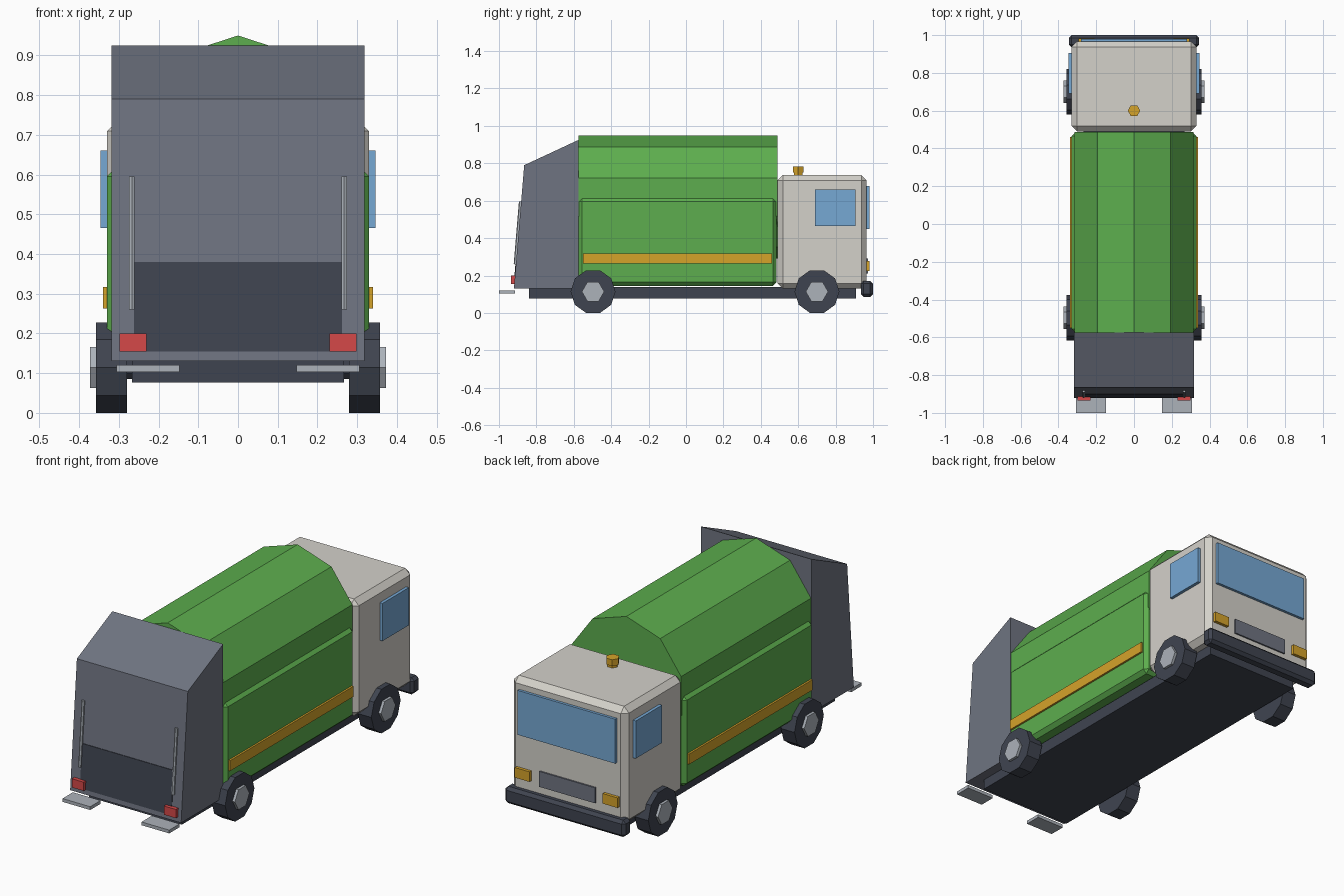
import bpy, bmesh, math
from mathutils import Vector, Matrix

if "Cube" in bpy.data.objects:
    bpy.data.objects.remove(bpy.data.objects["Cube"])


def material(name, r, g, b):
    def lin(c):
        c /= 255
        return c / 12.92 if c <= 0.04045 else ((c + 0.055) / 1.055) ** 2.4
    m = bpy.data.materials.new(name)
    m.diffuse_color = (lin(r), lin(g), lin(b), 1)
    m.use_nodes = True
    m.node_tree.nodes["Principled BSDF"].inputs["Base Color"].default_value = m.diffuse_color
    return m


GREEN = material("green", 93, 174, 78)
CREAM = material("cream", 212, 209, 202)
GREY = material("slate_grey", 111, 116, 129)
DARK = material("dark_slate", 63, 68, 80)
GLASS = material("glass_blue", 118, 168, 212)
AMBER = material("amber", 213, 163, 42)
RED = material("red", 213, 72, 72)
STEEL = material("light_steel", 172, 178, 186)


def finish(bm, name, mat):
    bmesh.ops.recalc_face_normals(bm, faces=bm.faces)
    me = bpy.data.meshes.new(name)
    bm.to_mesh(me)
    bm.free()
    me.materials.append(mat)
    ob = bpy.data.objects.new(name, me)
    bpy.context.collection.objects.link(ob)
    return ob


def box(name, x, y, z, mat, bevel=0):
    """Box from (min, max) ranges, with an optional chamfer."""
    bm = bmesh.new()
    bmesh.ops.create_cube(bm, size=1)
    for v in bm.verts:
        v.co = [r[0] if c < 0 else r[1] for c, r in zip(v.co, (x, y, z))]
    if bevel:
        bmesh.ops.bevel(bm, geom=bm.edges[:], offset=bevel, segments=1, affect='EDGES')
    return finish(bm, name, mat)


def prism(name, a, b, radius, sides, mat, spin=0):
    """Flat-sided cylinder running from point a to point b."""
    a, b = Vector(a), Vector(b)
    d = b - a
    bm = bmesh.new()
    rot = d.to_track_quat('Z', 'Y').to_matrix().to_4x4()
    bmesh.ops.create_cone(bm, cap_ends=True, segments=sides, radius1=radius, radius2=radius,
                          depth=d.length,
                          matrix=Matrix.Translation((a + b) / 2) @ rot @ Matrix.Rotation(spin, 4, 'Z'))
    return finish(bm, name, mat)


def extrude_x(name, profile, half, mat):
    """Side profile of (y, z) points extruded across the width."""
    bm = bmesh.new()
    face = bm.faces.new([bm.verts.new((-half, y, z)) for y, z in profile])
    ext = bmesh.ops.extrude_face_region(bm, geom=[face])
    bmesh.ops.translate(bm, vec=(2 * half, 0, 0),
                        verts=[g for g in ext['geom'] if isinstance(g, bmesh.types.BMVert)])
    return finish(bm, name, mat)


def wheel_part(name, x0, x1, y, z, radius, sides, mat):
    """Wheel disc along x, with flat facets at top and bottom."""
    bm = bmesh.new()
    ring = [bm.verts.new((x0, y + radius * math.cos(2 * math.pi * i / sides),
                          z + radius * math.sin(2 * math.pi * i / sides))) for i in range(sides)]
    ext = bmesh.ops.extrude_face_region(bm, geom=[bm.faces.new(ring)])
    bmesh.ops.translate(bm, vec=(x1 - x0, 0, 0),
                        verts=[g for g in ext['geom'] if isinstance(g, bmesh.types.BMVert)])
    return finish(bm, name, mat)


def tail_y(z):
    """Depth of the sloping rear face of the hopper at height z."""
    return -0.92 + 0.055 * (z - 0.13) / 0.66


# Chassis and bumper
box("chassis", (-0.267, 0.267), (-0.84, 0.91), (0.077, 0.14), DARK)
box("bumper", (-0.345, 0.345), (0.935, 1.0), (0.085, 0.172), DARK, 0.015)

# Green container: lower box and ten-sided barrel on top
box("container_box", (-0.33, 0.33), (-0.575, 0.485), (0.145, 0.615), GREEN, 0.02)
barrel = prism("container_barrel", (0, -0.575, 0.62), (0, 0.488, 0.62), 0.33, 10, GREEN)
for v in barrel.data.vertices:      # put one corner exactly at the top
    k = round((math.atan2(v.co.z - 0.62, v.co.x) - math.pi / 2) / (math.pi / 5))
    a = math.pi / 2 + k * math.pi / 5
    v.co.x, v.co.z = 0.33 * math.cos(a), 0.62 + 0.33 * math.sin(a)

# Cab with windscreen, grille and beacon
box("cab", (-0.33, 0.33), (0.49, 0.966), (0.13, 0.737), CREAM, 0.028)
box("windscreen", (-0.28, 0.28), (0.96, 0.98), (0.45, 0.68), GLASS)
box("grille", (-0.16, 0.16), (0.96, 0.974), (0.21, 0.29), GREY)
prism("beacon_base", (0, 0.6, 0.73), (0, 0.6, 0.755), 0.026, 6, AMBER, math.pi / 6)
prism("beacon", (0, 0.6, 0.75), (0, 0.6, 0.783), 0.033, 6, AMBER, math.pi / 6)

# Rear hopper with dark loading panel lying on the sloping face
extrude_x("hopper", [(-0.575, 0.13), (-0.575, 0.925), (-0.865, 0.79), (-0.92, 0.13)], 0.318, GREY)
lo, hi = 0.155, 0.38
extrude_x("loading_panel", [(tail_y(lo) - 0.003, lo), (tail_y(hi) - 0.003, hi),
                            (tail_y(hi) + 0.004, hi), (tail_y(lo) + 0.004, lo)], 0.262, DARK)

# Parts repeated on both sides
for side, s in (("left", -1), ("right", 1)):
    def span(a, b):
        return tuple(sorted((s * a, s * b)))
    box(f"{side}_stripe", span(0.325, 0.34), (-0.55, 0.46), (0.263, 0.317), AMBER)
    box(f"{side}_window", span(0.32, 0.346), (0.69, 0.905), (0.465, 0.66), GLASS)
    box(f"{side}_headlight", span(0.21, 0.295), (0.96, 0.982), (0.225, 0.277), AMBER)
    box(f"{side}_tail_light", span(0.23, 0.298), (-0.935, -0.905), (0.155, 0.2), RED)
    box(f"{side}_step", span(0.147, 0.306), (-1.0, -0.915), (0.103, 0.12), STEEL)
    prism(f"{side}_grab_rail", (s * 0.267, tail_y(0.26) - 0.004, 0.26),
          (s * 0.267, tail_y(0.595) - 0.004, 0.595), 0.008, 6, STEEL)
    for end, y in (("rear", -0.497), ("front", 0.7)):
        wheel_part(f"{side}_{end}_tyre", s * 0.28, s * 0.358, y, 0.114, 0.12, 10, DARK)
        wheel_part(f"{side}_{end}_hub", s * 0.34, s * 0.372, y, 0.114, 0.06, 6, STEEL)
